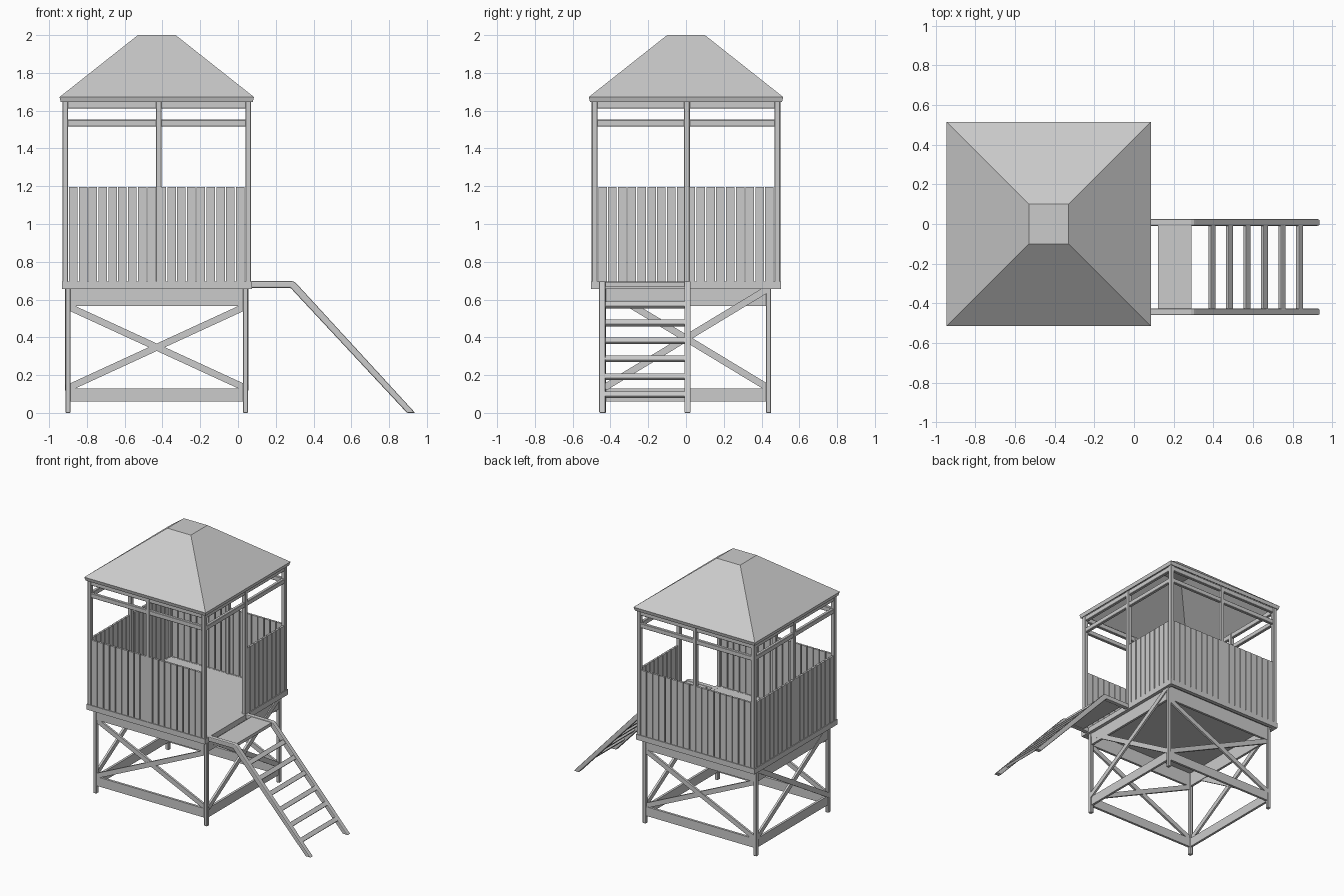
import bpy, bmesh, math
from mathutils import Vector, Matrix

if "Cube" in bpy.data.objects:
    bpy.data.objects.remove(bpy.data.objects["Cube"])

CX = -0.43  # tower centre in x


def make(name, bm):
    bmesh.ops.recalc_face_normals(bm, faces=bm.faces)
    me = bpy.data.meshes.new(name)
    bm.to_mesh(me)
    bm.free()
    ob = bpy.data.objects.new(name, me)
    bpy.context.collection.objects.link(ob)
    return ob


def bevel(ob, w=0.003, seg=1):
    m = ob.modifiers.new("bevel", 'BEVEL')
    m.width, m.segments, m.limit_method = w, seg, 'ANGLE'
    return ob


def box(bm, lo, hi):
    lo, hi = Vector(lo), Vector(hi)
    bmesh.ops.create_cube(bm, size=1, matrix=Matrix.Translation((lo + hi) / 2)
                          @ Matrix.Diagonal((*(hi - lo), 1)))


def beam(bm, a, b, w, t, normal):
    # bar from a to b, width w in the plane, thickness t along normal
    a, b, n = Vector(a), Vector(b), Vector(normal).normalized()
    d = (b - a).normalized()
    s = n.cross(d)
    m = Matrix((d * (b - a).length, s * w, n * t)).transposed().to_4x4()
    bmesh.ops.create_cube(bm, size=1, matrix=Matrix.Translation((a + b) / 2) @ m)


# roof: hollow truncated pyramid with a short fascia
bm = bmesh.new()
rings = [[bm.verts.new((CX + sx * h, sy * h, z)) for sx, sy in ((-1, -1), (1, -1), (1, 1), (-1, 1))]
         for h, z in ((0.508, 1.645), (0.515, 1.672), (0.1, 2.0))]
for r0, r1 in zip(rings, rings[1:]):
    for i in range(4):
        j = (i + 1) % 4
        bm.faces.new((r0[i], r0[j], r1[j], r1[i]))
bm.faces.new(rings[-1])
roof = make("roof", bm)
m = roof.modifiers.new("thickness", 'SOLIDIFY')
m.thickness, m.offset = 0.018, -1

# upper posts: corners and one in the middle of each side
bm = bmesh.new()
for x, y in ((-1, -1), (1, -1), (1, 1), (-1, 1)):
    px, py = CX + x * 0.484, y * 0.484
    box(bm, (px - 0.015, py - 0.015, 0.69), (px + 0.015, py + 0.015, 1.66))
for px, py in ((-0.42, -0.484), (-0.42, 0.484), (CX - 0.484, 0.005), (CX + 0.484, 0.005)):
    box(bm, (px - 0.015, py - 0.015, 0.69), (px + 0.015, py + 0.015, 1.65))
bevel(make("upper_posts", bm))

# top rails, two rows on each side
bm = bmesh.new()
for z0, z1 in ((1.517, 1.552), (1.612, 1.65)):
    for s in (-1, 1):
        box(bm, (CX - 0.475, s * 0.484 - 0.012, z0), (CX + 0.475, s * 0.484 + 0.012, z1))
        x = CX + s * 0.484
        box(bm, (x - 0.012, -0.475, z0), (x + 0.012, 0.475, z1))
bevel(make("top_rails", bm))

# railing slats; the right side is open at the ladder
N = 18
P = 0.936 / N
bm = bmesh.new()
for i in range(N):
    c = -0.468 + P * (i + 0.5)
    for s in (-1, 1):
        y = s * 0.49
        box(bm, (CX + c - 0.0225, y - 0.008, 0.69), (CX + c + 0.0225, y + 0.008, 1.195))
        if s == -1 or i >= N // 2:
            x = CX + s * 0.49
            box(bm, (x - 0.008, c - 0.0225, 0.69), (x + 0.008, c + 0.0225, 1.195))
make("railing_slats", bm)

# deck with edge boards
bm = bmesh.new()
box(bm, (CX - 0.49, -0.49, 0.672), (CX + 0.49, 0.49, 0.695))
for s in (-1, 1):
    y, x = s * 0.488, CX + s * 0.488
    box(bm, (CX - 0.503, y - 0.015, 0.655), (CX + 0.503, y + 0.015, 0.696))
    box(bm, (x - 0.015, -0.503, 0.655), (x + 0.015, 0.503, 0.696))
make("deck", bm)

# legs
LX, LY = 0.47, 0.4375
bm = bmesh.new()
for sx in (-1, 1):
    for sy in (-1, 1):
        x, y = CX + sx * LX, sy * LY
        box(bm, (x - 0.0135, y - 0.0135, 0), (x + 0.0135, y + 0.0135, 0.68))
bevel(make("legs", bm))

# horizontal beams between the legs
bm = bmesh.new()
for z0, z1 in ((0.06, 0.13), (0.565, 0.675)):
    for s in (-1, 1):
        y, x = s * LY, CX + s * (LX - 0.002)
        box(bm, (CX - LX, y - 0.009, z0), (CX + LX, y + 0.009, z1))
        box(bm, (x - 0.009, -LY, z0), (x + 0.009, LY, z1))
make("leg_beams", bm)

# crossed braces
bm = bmesh.new()
for s in (-1, 1):
    for d in (-1, 1):
        y = s * (LY + 0.003 * d)
        beam(bm, (CX - d * 0.462, y, 0.135), (CX + d * 0.462, y, 0.56), 0.036, 0.016, (0, 1, 0))
        x = CX + s * (LX + 0.004 + 0.003 * d)
        beam(bm, (x, -d * 0.43, 0.135), (x, d * 0.43, 0.655), 0.036, 0.016, (1, 0, 0))
make("cross_braces", bm)

# ladder side rails: flat part, bend, slope cut level with the ground
side = [(0.065, 0.662), (0.278, 0.662), (0.895, 0.0), (0.938, 0.0), (0.312, 0.682),
        (0.302, 0.692), (0.288, 0.697), (0.065, 0.697)]
bm = bmesh.new()
for y in (-0.443, 0.008):
    a = [bm.verts.new((x, y - 0.017, z)) for x, z in side]
    b = [bm.verts.new((x, y + 0.017, z)) for x, z in side]
    bm.faces.new(a)
    bm.faces.new(b[::-1])
    for i in range(len(side)):
        j = (i + 1) % len(side)
        bm.faces.new((a[i], b[i], b[j], a[j]))
bevel(make("ladder_rails", bm), 0.006, 2)

# ladder landing
bm = bmesh.new()
box(bm, (0.12, -0.435, 0.668), (0.29, 0.0, 0.692))
make("ladder_landing", bm)

# ladder rungs
bm = bmesh.new()
for i in range(6):
    x, z = 0.393 + 0.0885 * i, 0.571 - 0.095 * i
    beam(bm, (x, -0.44, z), (x, 0.005, z), 0.034, 0.02, (0.73, 0, 0.68))
bevel(make("ladder_rungs", bm), 0.004, 2)
